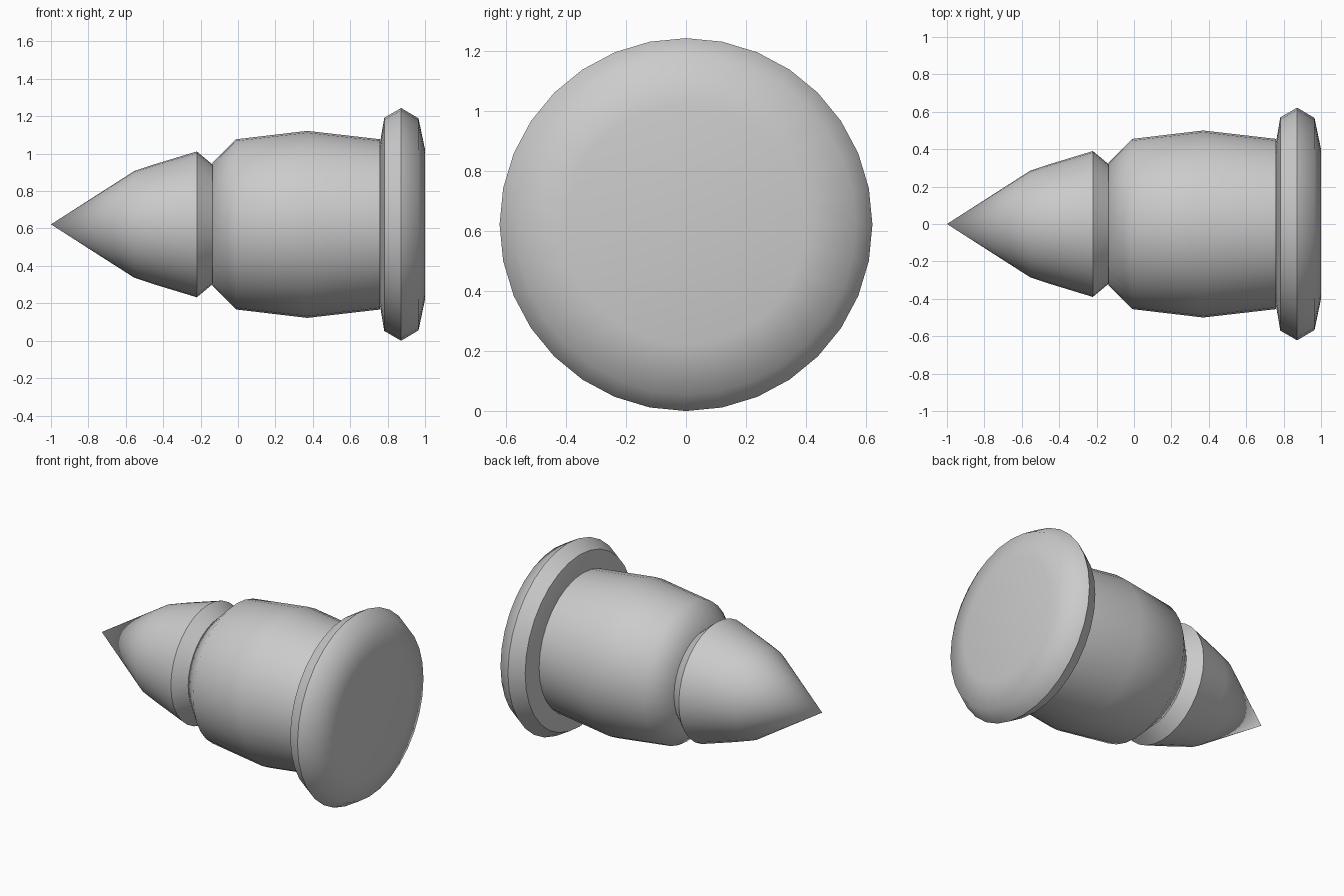
import bpy, bmesh, math

if "Cube" in bpy.data.objects:
    bpy.data.objects.remove(bpy.data.objects["Cube"])

SIDES = 32
AXIS_Z = 0.622


def lathe(name, profile, turn=0.0):
    """Revolve (x, radius) points around the long horizontal axis."""
    bm = bmesh.new()
    rings = []
    for x, r in profile:
        n = 1 if r == 0 else SIDES
        rings.append([bm.verts.new((x,
                                    r * math.cos(2 * math.pi * (i + turn) / SIDES),
                                    r * math.sin(2 * math.pi * (i + turn) / SIDES)))
                      for i in range(n)])
    for a, b in zip(rings, rings[1:]):
        for i in range(SIDES):
            j = (i + 1) % SIDES
            if len(a) == 1:
                bm.faces.new((a[0], b[i], b[j]))
            elif len(b) == 1:
                bm.faces.new((a[i], b[0], a[j]))
            else:
                bm.faces.new((a[i], b[i], b[j], a[j]))
    # flat end caps
    for ring in (rings[0], rings[-1]):
        if len(ring) > 1:
            bm.faces.new(ring)
    bmesh.ops.recalc_face_normals(bm, faces=bm.faces)
    mesh = bpy.data.meshes.new(name)
    bm.to_mesh(mesh)
    bm.free()
    obj = bpy.data.objects.new(name, mesh)
    obj.location.z = AXIS_Z
    bpy.context.collection.objects.link(obj)
    bpy.ops.object.select_all(action='DESELECT')
    obj.select_set(True)
    bpy.context.view_layer.objects.active = obj
    bpy.ops.object.shade_smooth_by_angle(angle=math.radians(50))
    return obj


# pointed tip with a chamfered back edge
lathe("nose_cone", [(-1, 0), (-0.555, 0.285), (-0.45, 0.32),
                    (-0.22, 0.39), (-0.13, 0.315)])

# slightly barrelled middle with a bevelled front shoulder
lathe("barrel_body", [(-0.135, 0.33), (-0.01, 0.455), (0.37, 0.5), (0.76, 0.455)])

# rounded disc at the rear
lathe("rear_flange", [(0.755, 0.41), (0.782, 0.57), (0.872, 0.622),
                      (0.965, 0.567), (1.0, 0.40)])
